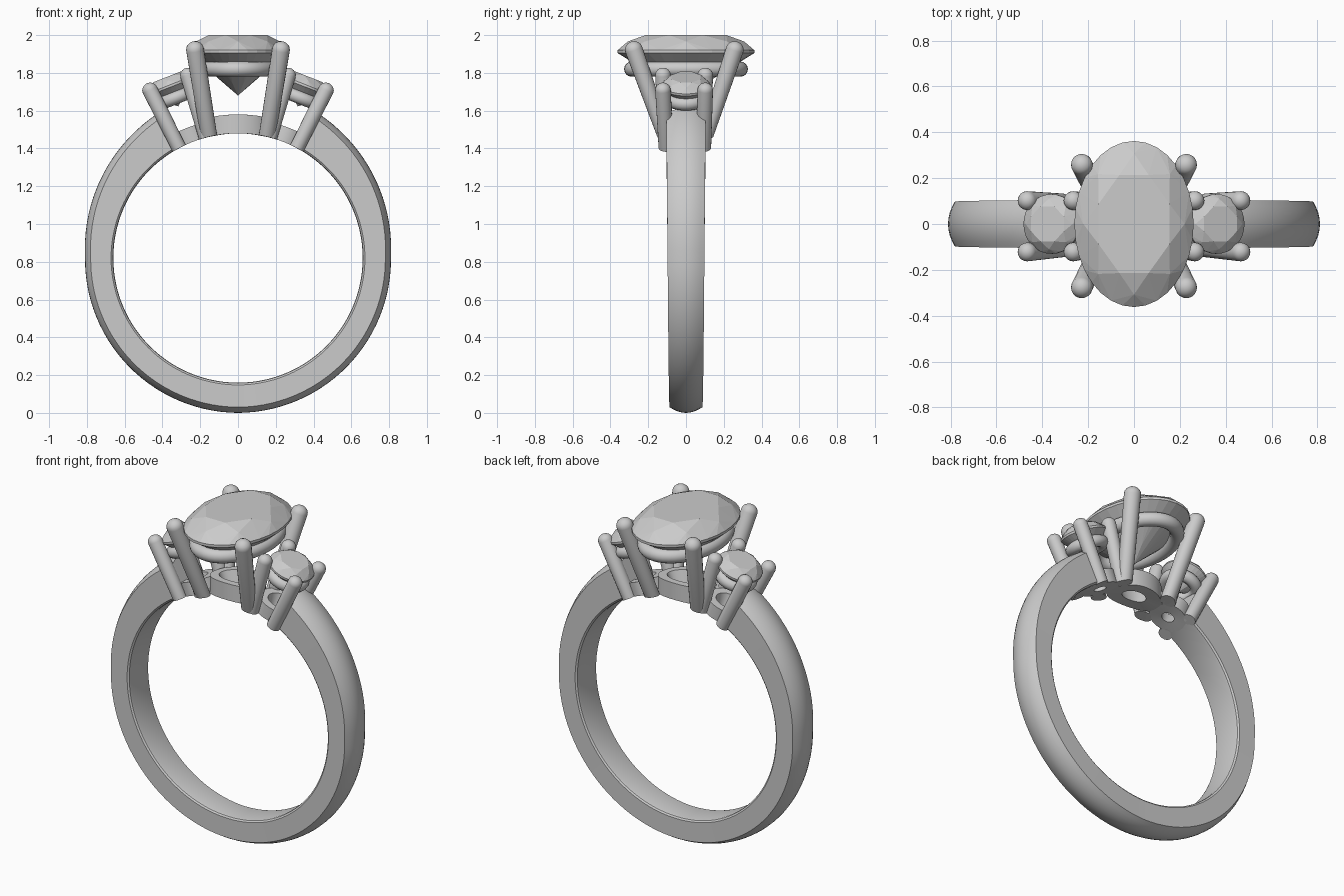
import bpy, bmesh
from math import sin, cos, pi, sqrt, radians
from mathutils import Vector, Matrix

if "Cube" in bpy.data.objects:
    bpy.data.objects.remove(bpy.data.objects["Cube"])

C = 0.82        # height of finger hole centre
RI = 0.66       # finger hole radius
TILT = 21.5     # lean of the side settings, degrees


def make(name, bm, tilt=0, smooth=True):
    """Finish a mesh built around the finger hole centre, leaning by tilt."""
    bmesh.ops.recalc_face_normals(bm, faces=bm.faces)
    bm.transform(Matrix.Translation((0, 0, C)) @ Matrix.Rotation(radians(tilt), 4, 'Y'))
    me = bpy.data.meshes.new(name)
    bm.to_mesh(me)
    bm.free()
    ob = bpy.data.objects.new(name, me)
    bpy.context.collection.objects.link(ob)
    if smooth:
        bpy.ops.object.select_all(action='DESELECT')
        ob.select_set(True)
        bpy.context.view_layer.objects.active = ob
        bpy.ops.object.shade_smooth_by_angle(angle=radians(35))
    return ob


def loft(loops, closed=False, caps=False):
    """Skin a list of equal closed loops of points."""
    bm = bmesh.new()
    rows = [[bm.verts.new(p) for p in lp] for lp in loops]
    n = len(rows[0])
    for i in range(len(rows) if closed else len(rows) - 1):
        a, b = rows[i], rows[(i + 1) % len(rows)]
        for j in range(n):
            k = (j + 1) % n
            bm.faces.new((a[j], a[k], b[k], b[j]))
    if caps:
        bm.faces.new(rows[0])
        bm.faces.new(rows[-1])
    return bm


def ellipse(rx, ry, n, z=0.0, off=0.0):
    return [Vector((rx * cos(2 * pi * (i + off) / n), ry * sin(2 * pi * (i + off) / n), z))
            for i in range(n)]


def on_shell(pts, r):
    """Drop points onto a cylinder about the finger axis."""
    return [Vector((p.x, p.y, sqrt(r * r - p.x * p.x))) for p in pts]


# Shank: domed section that thickens toward the shoulders
def section(deg):
    a = radians(deg)
    d = abs(deg if deg <= 180 else 360 - deg)
    ro = 0.81 + (0.07 * ((90 - d) / 64.5) ** 1.15 if d < 90 else 0.01 * (d - 90) / 90)
    w = 0.087 + 0.018 * (180 - d) / 155
    half = [(RI, 0.78 * w), (RI + .003, 0.92 * w), (RI + .012, w), (ro - .03, w)]
    dome = [(ro - .03 * t * t, w * t) for t in (.75, .5, .25)]
    right = half + dome
    prof = right + [(ro, 0)] + [(r, -y) for r, y in reversed(right)]
    return [Vector((r * sin(a), y, r * cos(a))) for r, y in prof]


END = 25.5
N = 96
make("shank", loft([section(END + (360 - 2 * END) * i / N) for i in range(N + 1)], caps=True))


# Pierced base plate curved to the finger
def base(name, ox, oy, top, bottom, height, tilt):
    n = 48
    make(name, loft([on_shell(ellipse(ox, oy, n), RI), on_shell(ellipse(ox, oy, n), RI + height),
                     on_shell(ellipse(*top, n), RI + height), on_shell(ellipse(*bottom, n), RI)],
                    closed=True), tilt)


# Prong with a rounded tip and a foot trimmed to the finger hole
def prong(name, foot, tip, r0, r1, tilt):
    n = 20
    foot, tip = Vector(foot), Vector(tip)
    axis = (tip - foot).normalized()
    u = axis.cross(Vector((0, 1, 0))).normalized()
    v = axis.cross(u)
    ring = lambda c, r: [c + u * r * cos(2 * pi * i / n) + v * r * sin(2 * pi * i / n) for i in range(n)]
    loops = [on_shell(ring(foot, r0), RI)]
    for a in (0, 20, 40, 60, 75, 86):
        loops.append(ring(tip + axis * r1 * 0.9 * sin(radians(a)), r1 * cos(radians(a))))
    make(name, loft(loops, caps=True), tilt)


# Oval gallery wire under a stone
def gallery(name, rx, ry, tube, z, tilt):
    loops = []
    for i in range(48):
        a = 2 * pi * i / 48
        nrm = Vector((ry * cos(a), rx * sin(a), 0)).normalized()
        c = Vector((rx * cos(a), ry * sin(a), z))
        loops.append([c + nrm * tube * cos(b * pi / 8) + Vector((0, 0, tube * sin(b * pi / 8)))
                      for b in range(16)])
    make(name, loft(loops, closed=True), tilt)


# Brilliant-cut stone: hull of table, crown, girdle and culet points
def stone(name, rx, ry, z, crown, girdle, depth, tilt):
    pts = ellipse(rx * .64, ry * .64, 8, z + crown, .5)
    pts += ellipse(rx * .85, ry * .85, 8, z + crown * .58)
    pts += ellipse(rx, ry, 32, z) + ellipse(rx, ry, 32, z - girdle)
    pts += ellipse(rx * .3, ry * .3, 8, z - girdle - depth * .71, .5)
    pts.append(Vector((0, 0, z - girdle - depth)))
    bm = bmesh.new()
    for p in pts:
        bm.verts.new(p)
    res = bmesh.ops.convex_hull(bm, input=bm.verts)
    junk = {g for g in res["geom_interior"] + res["geom_unused"] if isinstance(g, bmesh.types.BMVert)}
    bmesh.ops.delete(bm, geom=list(junk), context='VERTS')
    bmesh.ops.dissolve_limit(bm, angle_limit=radians(1), verts=bm.verts, edges=bm.edges)
    make(name, bm, tilt, smooth=False)


# Centre setting
base("centre_base", .17, .115, (.115, .075), (.075, .048), .10, 0)
gallery("centre_gallery", .19, .288, .04, 1.82 - C, 0)
stone("centre_stone", .26, .362, 1.92 - C, .08, .015, .225, 0)
for sx in (-1, 1):
    for sy in (-1, 1):
        prong(f"centre_prong_{sx}_{sy}", (sx * .153, sy * .108 - .004, .64),
              (sx * .228, sy * .268 - .009, 1.925 - C), .043, .047, 0)

# Side settings, leaning outward
for s, side in ((-1, "left"), (1, "right")):
    t = s * TILT
    base(side + "_base", .105, .105, (.06, .06), (.035, .035), .08, t)
    gallery(side + "_gallery", .088, .088, .034, .91, t)
    stone(side + "_stone", .13, .13, .985, .045, .012, .11, t)
    for sx in (-1, 1):
        for sy in (-1, 1):
            prong(f"{side}_prong_{sx}_{sy}", (sx * .077, sy * .1 - .006, .653),
                  (sx * .108, sy * .112 - .01, 1.0), .039, .041, t)
